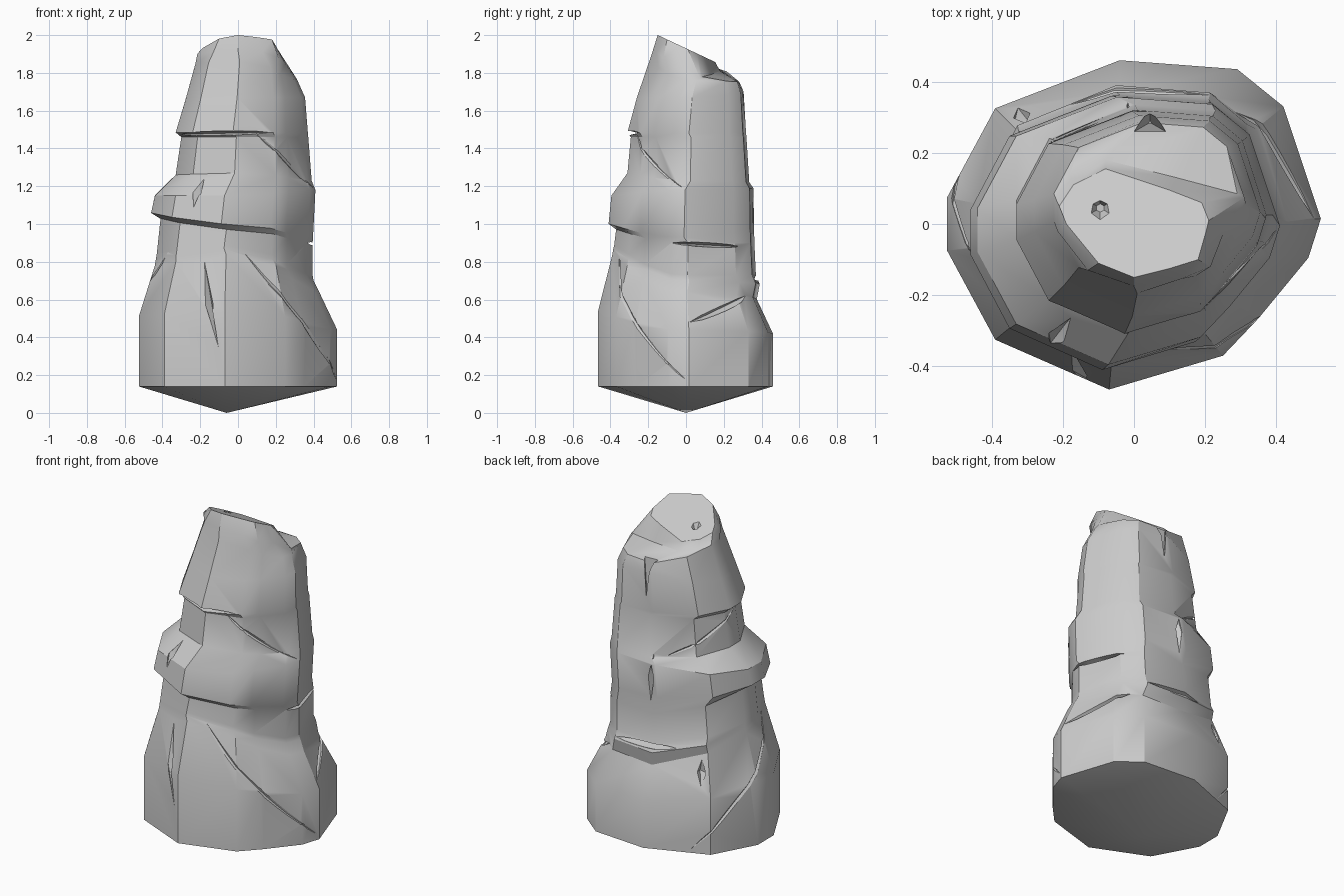
import bpy, bmesh, math
from mathutils import Vector
from mathutils.bvhtree import BVHTree

if "Cube" in bpy.data.objects:
    bpy.data.objects.remove(bpy.data.objects["Cube"])

# Base outline, anticlockwise from the right
OUT = [(.525, .02), (.42, .335), (.29, .44), (-.04, .465), (-.39, .33), (-.525, .08),
       (-.525, -.07), (-.39, -.32), (-.07, -.46), (.25, -.365), (.35, -.26), (.49, -.09)]
# Rings: extents left, right, front, back, then heights at left, right, front, back
RINGS = [
    (-.525, .525, -.465, .46, .14, .14, .14, .14),
    (-.525, .525, -.465, .46, .51, .44, .54, .42),
    (-.44, .43, -.39, .375, .78, .64, .84, .60),
    (-.435, .40, -.385, .39, .81, .70, .87, .68),
    (-.43, .395, -.38, .37, .84, .73, .89, .73),
    (-.41, .395, -.37, .362, 1.03, .90, .97, .90),
    (-.46, .397, -.41, .36, 1.06, .93, 1.00, 1.0),
    (-.44, .41, -.395, .357, 1.15, 1.18, 1.15, 1.19),
    (-.33, .39, -.31, .335, 1.26, 1.23, 1.27, 1.22),
    (-.30, .372, -.292, .32, 1.46, 1.46, 1.46, 1.46),
    (-.33, .37, -.31, .318, 1.485, 1.48, 1.485, 1.48),
    (-.28, .355, -.26, .305, 1.65, 1.67, 1.67, 1.70),
    (-.225, .315, -.195, .285, 1.85, 1.76, 1.86, 1.75),
]
# Foot of the broken step and rim of the slanted summit
STEP = [(.31, .075, 1.77), (.29, .085, 1.78), (.12, .13, 1.79), (-.08, .18, 1.81),
        (-.18, .14, 1.83), (-.215, .06, 1.89), (-.215, -.02, 1.9), (-.13, -.13, 1.91),
        (0, -.175, 1.92), (.13, -.155, 1.91), (.215, -.12, 1.88), (.25, -.03, 1.85)]
RIM = [(.21, .01), (.19, .06), (.1, .095), (-.08, .155), (-.17, .11), (-.21, .05),
       (-.19, 0), (-.1, -.11), (0, -.15), (.1, -.125), (.18, -.1), (.2, -.03)]


def ring_points(l, r, f, b, zl, zr, zf, zb):
    pts = []
    for x, y in OUT:
        wx = x * x / (x * x + y * y)
        z = wx * (zr if x > 0 else zl) + (1 - wx) * (zb if y > 0 else zf)
        pts.append((l + (x + .525) / 1.05 * (r - l), f + (y + .46) / .925 * (b - f), z))
    return pts


def loft(bm, rings):
    for a, b in zip(rings, rings[1:]):
        n = len(a)
        for i in range(n):
            j = (i + 1) % n
            bm.faces.new((a[i], a[j], b[j], b[i]))


def make_object(name, bm):
    bmesh.ops.recalc_face_normals(bm, faces=bm.faces[:])
    me = bpy.data.meshes.new(name)
    bm.to_mesh(me)
    ob = bpy.data.objects.new(name, me)
    bpy.context.collection.objects.link(ob)
    return ob


# Pillar body with a shallow pointed underside
bm = bmesh.new()
levels = [ring_points(*r) for r in RINGS] + [STEP, [(x, y, 1.93 - .47 * y) for x, y in RIM]]
rings = [[bm.verts.new(p) for p in lv] for lv in levels]
loft(bm, rings)
bm.faces.new(rings[-1])
tip = bm.verts.new((-.06, 0, 0))
for i in range(12):
    bm.faces.new((tip, rings[0][(i + 1) % 12], rings[0][i]))
pillar = make_object("rock_pillar", bm)
tree = BVHTree.FromBMesh(bm)


def on_surface(deg, z):
    d = Vector((math.cos(math.radians(deg)), math.sin(math.radians(deg)), 0))
    hit, n, _, _ = tree.ray_cast(d * 2 + Vector((0, 0, z)), -d)
    return (hit, d) if hit else (d * .25 + Vector((0, 0, z)), d)


def cut(cutter):
    cutter.hide_render = True
    bpy.context.view_layer.objects.active = pillar
    m = pillar.modifiers.new("cut", 'BOOLEAN')
    m.operation, m.solver, m.object = 'DIFFERENCE', 'EXACT', cutter
    bpy.ops.object.modifier_apply(modifier=m.name)
    bpy.data.objects.remove(cutter)


def crack(a0, z0, a1, z1, width, depth, steps=2):
    """Tapered diamond-section sliver following the surface."""
    pts = [on_surface(a0 + (a1 - a0) * i / steps, z0 + (z1 - z0) * i / steps)
           for i in range(steps + 1)]
    c = bmesh.new()
    secs = []
    for i in range(1, steps):
        p, n = pts[i]
        t = (pts[i + 1][0] - pts[i - 1][0]).normalized()
        s = n.cross(t).normalized()
        k = math.sin(math.pi * i / steps) ** .5
        secs.append([c.verts.new(p + v * k) for v in
                     (s * width, n * depth, -s * width, -n * depth)])
    loft(c, secs)
    for end, sec in ((pts[0][0], secs[0]), (pts[-1][0], secs[-1])):
        v = c.verts.new(end)
        for i in range(4):
            c.faces.new((v, sec[i], sec[(i + 1) % 4]))
    cut(make_object("crack_cutter", c))


# Vertical chips and cracks
for args in [(-117, .80, -103, .35, .022, .04), (-124, 1.24, -125, 1.09, .026, .04),
             (93, 1.24, 93, .97, .02, .04), (137, .67, 135, .53, .03, .04)]:
    crack(*args)
# Horizontal splits
for args in [(-12, .90, 45, .88, .012, .05, 6), (2, .48, 48, .62, .02, .04, 6),
             (195, 1.475, 303, 1.485, .013, .05, 10), (60, .70, 118, .72, .016, .05, 6)]:
    crack(*args)
# Thin diagonal veins
for args in [(2, .16, -85, .85, .012, .01, 12), (0, 1.18, -75, 1.5, .01, .008, 10),
             (128, .16, 205, .85, .012, .01, 12), (105, 1.23, 185, 1.46, .01, .008, 10)]:
    crack(*args)


def cone_cut(name, loc, r1, r2, depth, sides):
    c = bmesh.new()
    bmesh.ops.create_cone(c, cap_ends=True, segments=sides, radius1=r1, radius2=r2, depth=depth)
    bmesh.ops.translate(c, verts=c.verts, vec=loc)
    cut(make_object(name, c))


# Notch in the back of the step, and pit in the summit
cone_cut("notch_cutter", (.045, .285, 1.62), .005, .06, .42, 3)
cone_cut("pit_cutter", (-.095, .045, 1.92), .012, .05, .08, 6)

# Smooth within bands, crisp at ledges
bpy.ops.object.select_all(action='DESELECT')
pillar.select_set(True)
bpy.context.view_layer.objects.active = pillar
bpy.ops.object.shade_smooth_by_angle(angle=math.radians(32))
